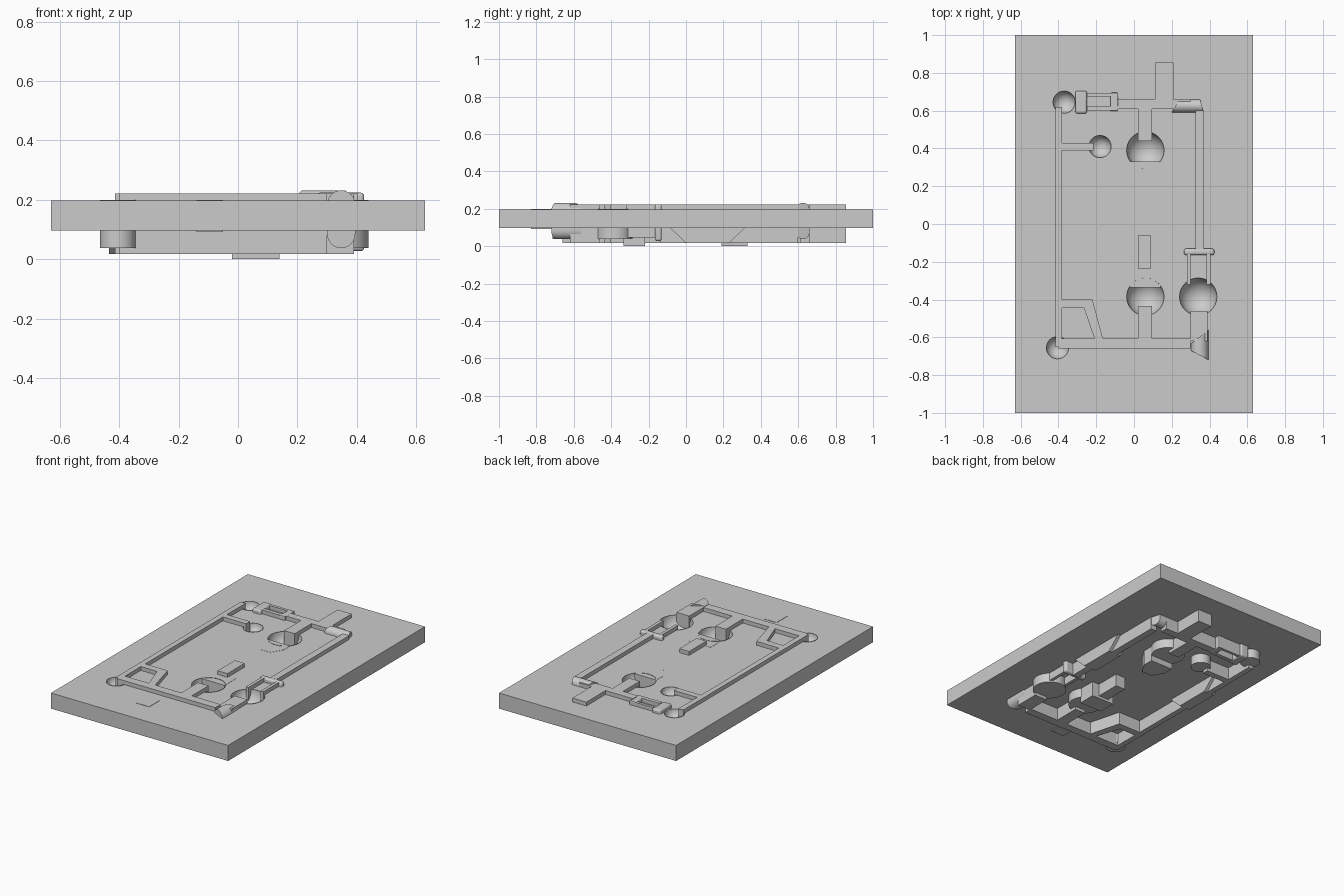
import bpy, bmesh
from math import sin, cos, pi

if "Cube" in bpy.data.objects:
    bpy.data.objects.remove(bpy.data.objects["Cube"])

LOW, TOP = 0.02, 0.225          # vertical range of the raised frame


def finish(name, bm, smooth=False, bevel=0):
    bmesh.ops.recalc_face_normals(bm, faces=bm.faces)
    me = bpy.data.meshes.new(name)
    bm.to_mesh(me)
    bm.free()
    ob = bpy.data.objects.new(name, me)
    bpy.context.collection.objects.link(ob)
    if bevel:
        m = ob.modifiers.new("round", 'BEVEL')
        m.width, m.segments = bevel, 3
    if smooth:
        bpy.context.view_layer.objects.active = ob
        ob.select_set(True)
        bpy.ops.object.shade_smooth_by_angle(angle=0.6)
        ob.select_set(False)
    return ob


def slab(name, pts, z0=LOW, z1=TOP, bevel=0):
    """Outline in plan, extruded upward."""
    bm = bmesh.new()
    f = bm.faces.new([bm.verts.new((x, y, z0)) for x, y in pts])
    r = bmesh.ops.extrude_face_region(bm, geom=[f])
    for v in r["geom"]:
        if isinstance(v, bmesh.types.BMVert):
            v.co.z = z1
    return finish(name, bm, bevel > 0, bevel)


def box(name, x0, x1, y0, y1, z0=LOW, z1=TOP, bevel=0):
    return slab(name, [(x0, y0), (x1, y0), (x1, y1), (x0, y1)], z0, z1, bevel)


def lathe(name, cx, cy, prof, n=40):
    bm = bmesh.new()
    rings = []
    for r, z in prof:
        if r < 1e-6:
            rings.append([bm.verts.new((cx, cy, z))] * n)
        else:
            rings.append([bm.verts.new((cx + r * cos(2 * pi * i / n), cy + r * sin(2 * pi * i / n), z))
                          for i in range(n)])
    for a, b in zip(rings, rings[1:]):
        for i in range(n):
            j = (i + 1) % n
            bm.faces.new(list(dict.fromkeys([a[i], a[j], b[j], b[i]])))
    return finish(name, bm, True)


def pill(name, axis, c0, c1, near, far, z0=0.04, z1=0.235):
    """Stadium section swept along an axis, mitred differently at its two sides."""
    hw, mid = (c1 - c0) / 2, (c0 + c1) / 2
    sec = [(mid + hw * cos(pi * i / 12), z1 - hw + hw * sin(pi * i / 12)) for i in range(13)]
    sec += [(mid - hw * cos(pi * i / 12), z0 + hw - hw * sin(pi * i / 12)) for i in range(13)]
    bm = bmesh.new()
    loops = []
    for e in (0, 1):
        loop = []
        for c, z in sec:
            t = (c - c0) / (c1 - c0)
            a = near[e] + (far[e] - near[e]) * t
            loop.append(bm.verts.new((a, c, z) if axis == 'x' else (c, a, z)))
        bm.faces.new(loop)
        loops.append(loop)
    for i in range(len(sec)):
        j = (i + 1) % len(sec)
        bm.faces.new([loops[0][i], loops[0][j], loops[1][j], loops[1][i]])
    finish(name, bm, True)


# base plate
plate = box("base_plate", -0.63, 0.63, -1, 1, 0.10, 0.20)

# round cups with hollow bowls, let into the plate
cups = [(-0.37, 0.645, 0.06), (-0.18, 0.41, 0.06), (-0.405, -0.655, 0.06),
        (0.06, 0.39, 0.10), (0.06, -0.385, 0.10), (0.34, -0.385, 0.10)]
for k, (x, y, r) in enumerate(cups):
    cutter = lathe("cup_cutter", x, y, [(0, 0), (r - .001, 0), (r - .001, .3), (0, .3)])
    cutter.hide_render = True
    cutter.hide_viewport = True
    m = plate.modifiers.new("hole", 'BOOLEAN')
    m.operation, m.object, m.solver = 'DIFFERENCE', cutter, 'EXACT'
    bowl = [((r - .001) * cos(pi * i / 20), 0.203 - (r - .002) * sin(pi * i / 20)) for i in range(11)]
    lathe("cup_%d" % (k + 1), x, y, [(0, 0.04), (r, 0.04), (r, 0.203)] + bowl[:-1] + [(0, 0.205 - r)])

# left side
box("left_rail", -0.415, -0.38, -0.65, 0.62)
box("left_arm", -0.38, -0.215, 0.39, 0.43)
box("lower_left_shelf", -0.38, -0.22, -0.445, -0.40)
slab("lower_left_brace", [(-0.265, -0.445), (-0.22, -0.445), (-0.22, -0.40),
                          (-0.165, -0.605), (-0.21, -0.605)])

# bottom and top bars with stems to the central cups
box("bottom_bar", -0.40, 0.30, -0.66, -0.605)
box("bottom_stem", 0.02, 0.095, -0.605, -0.435)
box("top_bar", -0.085, 0.30, 0.61, 0.66)
box("top_stem", 0.02, 0.095, 0.44, 0.61)
box("top_column", 0.11, 0.21, 0.66, 0.855)

# open frame at the top left
box("buckle_head", -0.31, -0.25, 0.585, 0.705, 0.02, TOP, 0.01)
box("buckle_side_low", -0.25, -0.085, 0.60, 0.625)
box("buckle_side_high", -0.25, -0.085, 0.675, 0.693)
box("buckle_end", -0.125, -0.085, 0.597, 0.695, LOW, TOP, 0.006)

# right side
box("right_rail", 0.325, 0.37, -0.135, 0.60)
box("right_cap", 0.265, 0.425, -0.165, -0.13, 0.03, TOP + .002, 0.012)
for x0, x1 in ((0.28, 0.30), (0.385, 0.405)):
    box("cap_leg", x0, x1, -0.32, -0.16, 0.05)
box("lower_right_block", 0.30, 0.39, -0.62, -0.46)
pill("upper_right_corner", 'x', 0.59, 0.66, (0.20, 0.37), (0.24, 0.35))
pill("lower_right_corner", 'y', 0.30, 0.395, (-0.67, -0.635), (-0.72, -0.56))

# central blocks
box("centre_block", 0.02, 0.09, -0.235, -0.06, 0.02)
slab("upper_tongue", [(-0.02, 0.33), (-0.02, 0.26), (0.025, 0.19), (0.095, 0.19),
                      (0.14, 0.26), (0.14, 0.33)], 0.003, 0.201)
box("lower_tongue", -0.02, 0.14, -0.335, -0.22, 0.003, 0.201)
box("front_pad", -0.14, -0.05, -0.83, -0.72, 0.095, 0.202)

# sloped keels beneath both side rails
for x0, x1 in ((-0.435, -0.36), (0.30, 0.39)):
    bm = bmesh.new()
    prof = [(-0.09, 0.105), (0.0, LOW), (0.23, LOW), (0.32, 0.105)]
    a, b = [[bm.verts.new((x, y, z)) for y, z in prof] for x in (x0, x1)]
    bm.faces.new(a)
    bm.faces.new(b)
    for i in range(4):
        j = (i + 1) % 4
        bm.faces.new([a[i], a[j], b[j], b[i]])
    finish("rail_keel", bm)

# seat the model exactly on the ground
for ob in bpy.context.collection.objects:
    ob.location.z -= 0.003
